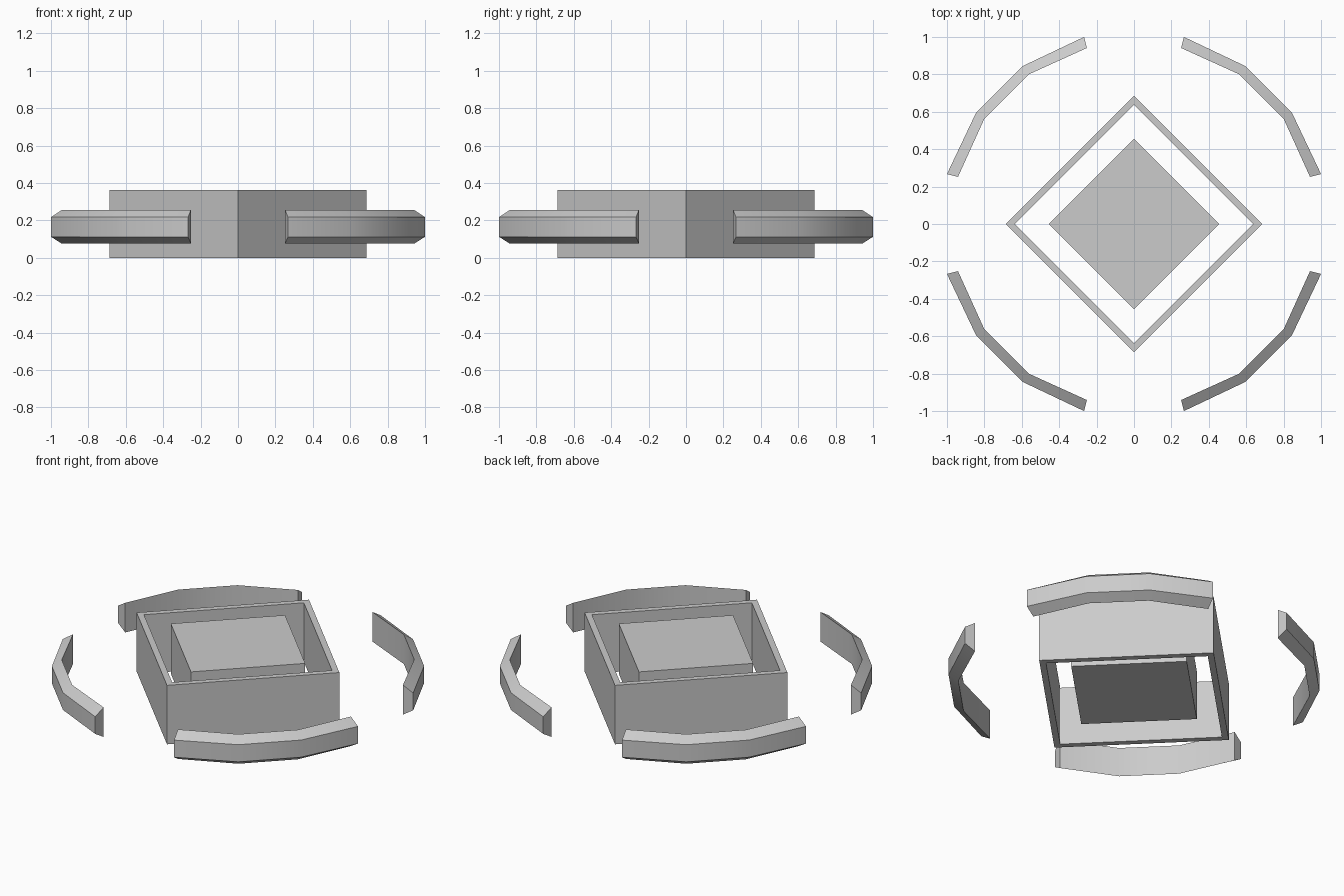
import bpy, bmesh, math

if "Cube" in bpy.data.objects:
    bpy.data.objects.remove(bpy.data.objects["Cube"])


def make_object(name, bm):
    bmesh.ops.recalc_face_normals(bm, faces=bm.faces)
    mesh = bpy.data.meshes.new(name)
    bm.to_mesh(mesh)
    bm.free()
    obj = bpy.data.objects.new(name, mesh)
    bpy.context.collection.objects.link(obj)
    return obj


def loft(name, rings, closed):
    """Skin a list of equal-length point rings; loop round or cap the ends."""
    bm = bmesh.new()
    loops = [[bm.verts.new(p) for p in ring] for ring in rings]
    n = len(loops[0])
    pairs = list(zip(loops, loops[1:]))
    if closed:
        pairs.append((loops[-1], loops[0]))
    else:
        bm.faces.new(loops[0])
        bm.faces.new(loops[-1])
    for a, b in pairs:
        for i in range(n):
            j = (i + 1) % n
            bm.faces.new((a[i], a[j], b[j], b[i]))
    return make_object(name, bm)


def diamond(radius, z):
    return [(radius * math.cos(k * math.pi / 2),
             radius * math.sin(k * math.pi / 2), z) for k in range(4)]


# Open diamond-shaped wall
loft("diamond_frame",
     [diamond(0.687, 0), diamond(0.687, 0.361),
      diamond(0.637, 0.361), diamond(0.637, 0)], True)

# Solid block floating inside the wall
loft("inner_block", [diamond(0.455, 0.048), diamond(0.455, 0.355)], False)

# Four curved guard rails with a trapezoid cross-section
outer = [(1.0, 0.267), (0.845, 0.594), (0.594, 0.845), (0.267, 1.0)]
inner = [(0.941, 0.252), (0.8, 0.563), (0.563, 0.8), (0.252, 0.941)]
for k in range(4):
    c, s = round(math.cos(k * math.pi / 2)), round(math.sin(k * math.pi / 2))
    rings = []
    for o, i in zip(outer, inner):
        section = [(*i, 0.075), (*o, 0.112), (*o, 0.217), (*i, 0.256)]
        rings.append([(x * c - y * s, x * s + y * c, z) for x, y, z in section])
    rail = loft(f"guard_rail_{k + 1}", rings, False)
    bpy.ops.object.select_all(action='DESELECT')
    rail.select_set(True)
    bpy.context.view_layer.objects.active = rail
    bpy.ops.object.shade_smooth_by_angle(angle=math.radians(30))
